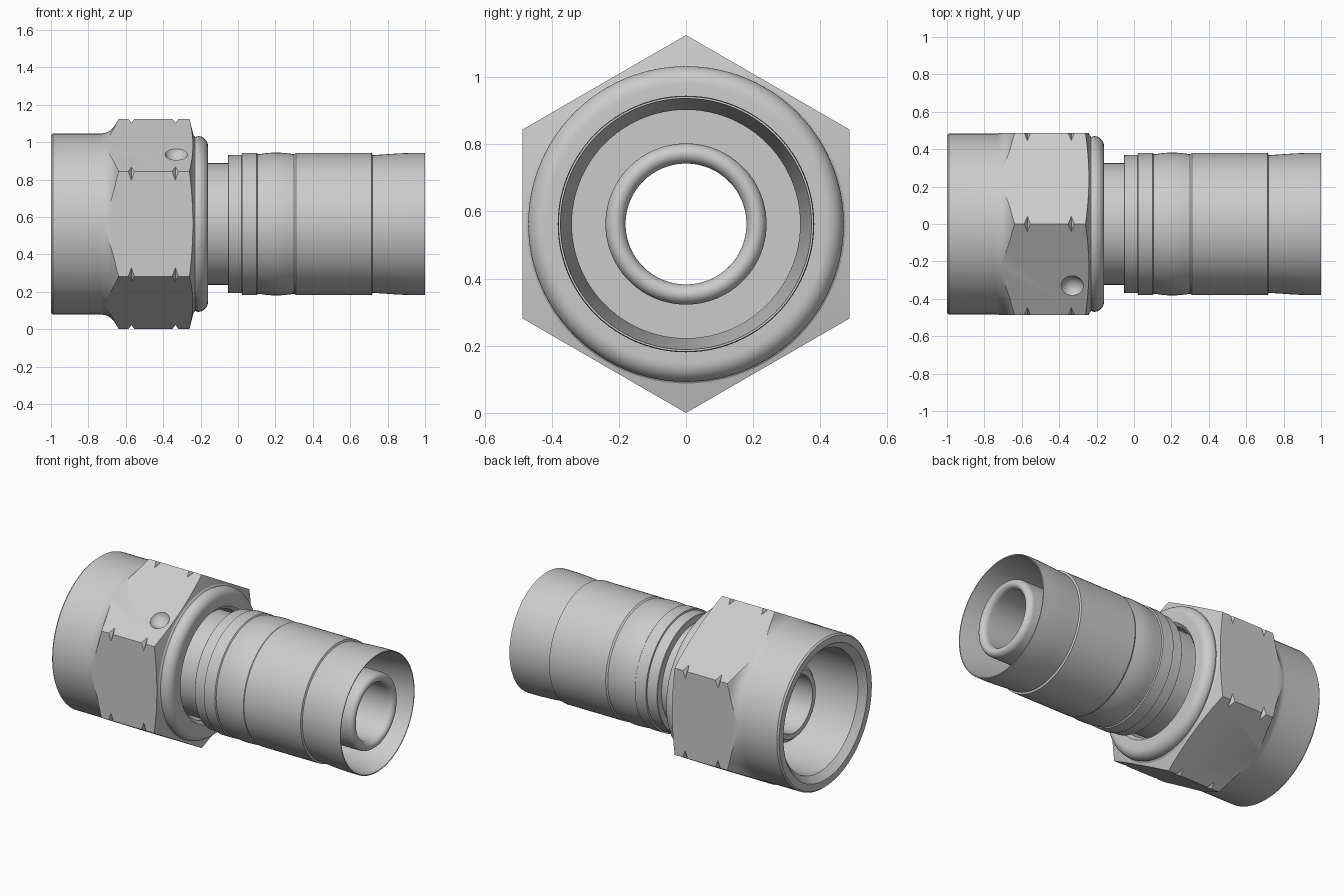
import bpy, bmesh
from math import sin, cos, radians, pi
from mathutils import Vector

if "Cube" in bpy.data.objects:
    bpy.data.objects.remove(bpy.data.objects["Cube"])

CZ = 0.5625          # height of the long axis
SEG = 96


def finish(name, bm):
    bmesh.ops.recalc_face_normals(bm, faces=bm.faces[:])
    me = bpy.data.meshes.new(name)
    bm.to_mesh(me)
    bm.free()
    ob = bpy.data.objects.new(name, me)
    bpy.context.collection.objects.link(ob)
    return ob


def revolve(name, profile, seg=SEG):
    """Closed (x, radius) profile turned around the long axis."""
    bm = bmesh.new()
    rings = []
    for i in range(seg):
        a = 2 * pi * i / seg
        rings.append([bm.verts.new((x, r * sin(a), CZ + r * cos(a))) for x, r in profile])
    n = len(profile)
    for i in range(seg):
        p, q = rings[i], rings[(i + 1) % seg]
        for j in range(n):
            k = (j + 1) % n
            bm.faces.new((p[j], p[k], q[k], q[j]))
    return finish(name, bm)


def arc(cx, cr, rad, a0, a1, n=10):
    return [(cx + rad * cos(radians(a0 + (a1 - a0) * i / n)),
             cr + rad * sin(radians(a0 + (a1 - a0) * i / n))) for i in range(n + 1)]


def boolean(ob, cutter, op):
    m = ob.modifiers.new(op, 'BOOLEAN')
    m.object, m.operation, m.solver = cutter, op, 'EXACT'
    bpy.context.view_layer.objects.active = ob
    bpy.ops.object.modifier_apply(modifier=m.name)
    bpy.data.objects.remove(cutter)


def smooth(ob):
    bpy.ops.object.select_all(action='DESELECT')
    ob.select_set(True)
    bpy.context.view_layer.objects.active = ob
    bpy.ops.object.shade_smooth_by_angle(angle=radians(20))


# Swivel nut: turned profile with fillet, corner notches, collar and bore
nut_profile = [(-1, 0.43), (-1, 0.475), (-0.99, 0.484)]
nut_profile += arc(-0.735, 0.574, 0.09, -90, -30)
nut_profile += [(-0.628, 0.58)]
for nx in (-0.57, -0.335):
    nut_profile += [(nx - 0.03, 0.58), (nx, 0.54), (nx + 0.03, 0.58)]
nut_profile += [(-0.264, 0.58), (-0.238, 0.475), (-0.23, 0.465)]
nut_profile += arc(-0.215, 0.415, 0.055, 90, 0)
nut_profile += [(-0.16, 0.36), (-0.18, 0.34), (-0.36, 0.34), (-0.40, 0.39), (-0.96, 0.39)]
nut = revolve("swivel_nut", nut_profile)

# Hexagonal prism that trims the nut to six flats
bm = bmesh.new()
ends = [[bm.verts.new((x, CZ * sin(k * pi / 3), CZ + CZ * cos(k * pi / 3))) for k in range(6)]
        for x in (-1.1, 0.0)]
bm.faces.new(ends[0])
bm.faces.new(ends[1])
for k in range(6):
    m = (k + 1) % 6
    bm.faces.new((ends[0][k], ends[0][m], ends[1][m], ends[1][k]))
boolean(nut, finish("hex_cutter", bm), 'INTERSECT')

# Round dimple on the upper front flat
bm = bmesh.new()
bmesh.ops.create_uvsphere(bm, u_segments=32, v_segments=20, radius=0.066)
normal = Vector((0, -0.5, 0.866))
spot = Vector((-0.33, -0.33, 0.935)) + normal * 0.027
bmesh.ops.translate(bm, verts=bm.verts[:], vec=spot)
boolean(nut, finish("dimple_cutter", bm), 'DIFFERENCE')
smooth(nut)

# Crimp shell: neck, stepped bands, bulge and long sleeve, open at the right
bulge = [(0.11 + 0.19 * i / 10, 0.373 + 0.009 * sin(pi * i / 10)) for i in range(11)]
shell_profile = [(-0.3, 0.22), (-0.3, 0.325), (-0.053, 0.325), (-0.053, 0.367), (-0.05, 0.37),
                 (0.02, 0.37), (0.022, 0.38), (0.10, 0.38), (0.105, 0.373)]
shell_profile += bulge
shell_profile += [(0.31, 0.38), (0.715, 0.38), (0.72, 0.368), (0.78, 0.372), (0.85, 0.377),
                  (0.92, 0.38), (1, 0.38), (1, 0.374), (0.72, 0.34), (0.1, 0.34), (0.1, 0.22)]
smooth(revolve("crimp_shell", shell_profile))

# Inner tube: through bore with rounded ends and a seat flange inside the nut
tube_profile = arc(0.95, 0.21, 0.03, 90, -90, 14)
tube_profile = [(0.95 + (x - 0.95) * 1.2, r) for x, r in tube_profile]
tube_profile += [(0.9, 0.182), (-0.78, 0.182), (-0.78, 0.215), (-0.755, 0.24), (-0.52, 0.24),
                 (-0.50, 0.36), (-0.48, 0.385), (-0.41, 0.385), (-0.36, 0.33), (-0.28, 0.33),
                 (-0.28, 0.24)]
smooth(revolve("inner_tube", tube_profile))
